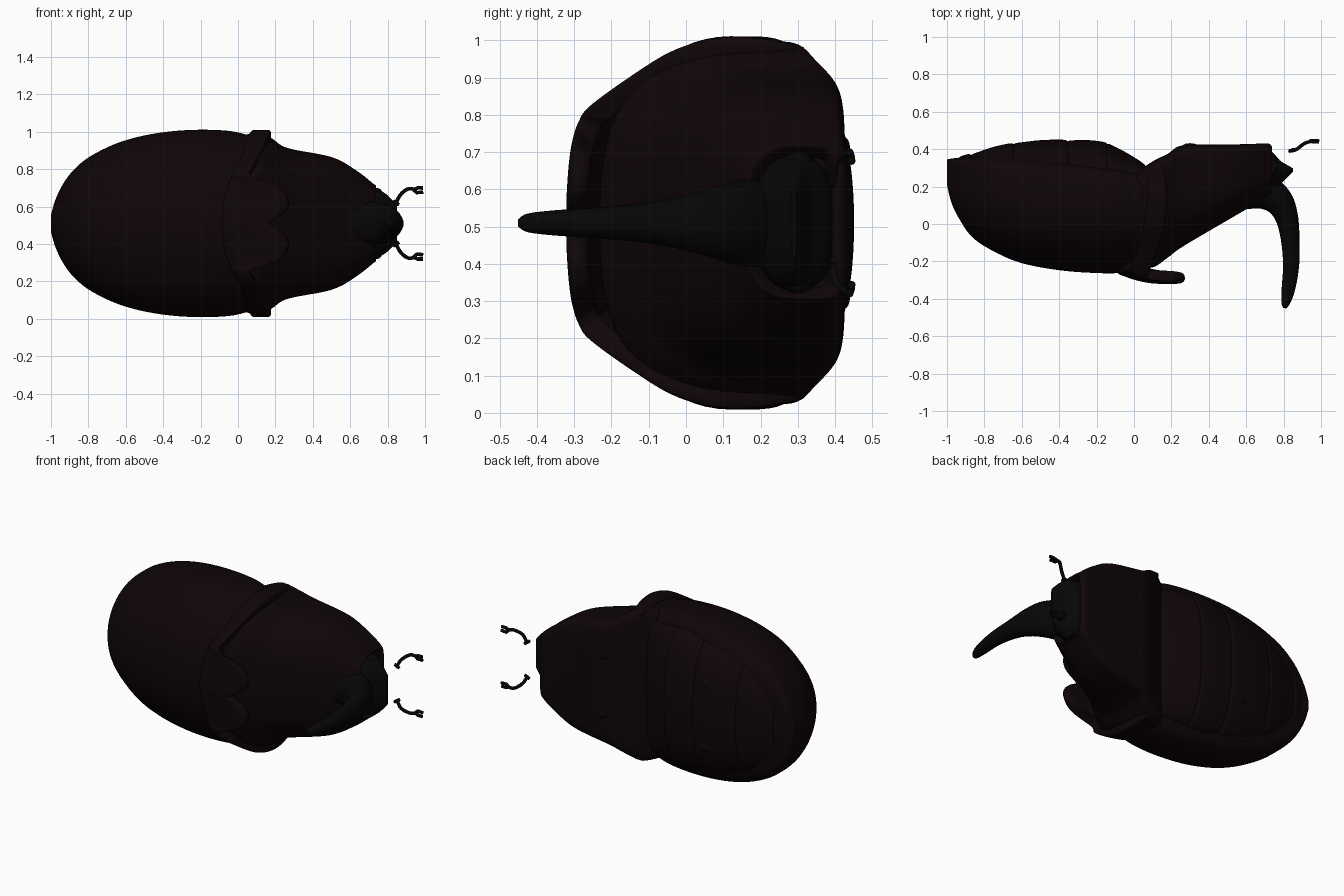
import bpy, bmesh, math
from mathutils import Vector

cube = bpy.data.objects.get("Cube")
if cube:
    bpy.data.objects.remove(cube)

MID = 0.51      # height of the symmetry plane
SIDES = 72


def material(name, color):
    m = bpy.data.materials.new(name)
    m.use_nodes = True
    m.diffuse_color = color
    bsdf = m.node_tree.nodes["Principled BSDF"]
    bsdf.inputs["Base Color"].default_value = color
    bsdf.inputs["Roughness"].default_value = 0.5
    return m


SHELL = material("dark_shell", (0.0045, 0.0015, 0.0022, 1))
BLACK = material("black_horn", (0.0018, 0.0018, 0.002, 1))


def finish(bm, name, mat, angle=40):
    bmesh.ops.recalc_face_normals(bm, faces=bm.faces)
    me = bpy.data.meshes.new(name)
    bm.to_mesh(me)
    bm.free()
    ob = bpy.data.objects.new(name, me)
    bpy.context.collection.objects.link(ob)
    me.materials.append(mat)
    bpy.ops.object.select_all(action="DESELECT")
    ob.select_set(True)
    bpy.context.view_layer.objects.active = ob
    bpy.ops.object.shade_smooth_by_angle(angle=math.radians(angle))
    return ob


def smooth_rows(rows, steps=5):
    """Catmull-Rom interpolation between rows of numbers."""
    pts = [Vector(r) for r in rows]
    out = []
    for i in range(len(pts) - 1):
        a, b, c = pts[max(i - 1, 0)], pts[i], pts[i + 1]
        d = pts[min(i + 2, len(pts) - 1)]
        for k in range(steps):
            t = k / steps
            out.append(b + (c - a) * (t / 2)
                       + (a * 2 - b * 5 + c * 4 - d) * (t * t / 2)
                       + (b * 3 - a - c * 3 + d) * (t ** 3 / 2))
    return out + [pts[-1]]


def skin(name, rings, mat, closed=True):
    bm = bmesh.new()
    loops = [[bm.verts.new(p) for p in ring] for ring in rings]
    n = len(loops[0])
    for a, b in zip(loops, loops[1:]):
        for i in range(n if closed else n - 1):
            j = (i + 1) % n
            bm.faces.new((a[i], a[j], b[j], b[i]))
    if closed:
        bm.faces.new(loops[0])
        bm.faces.new(loops[-1])
    return finish(bm, name, mat)


def section(row, belly_power, back_power):
    """Superellipse halves for back and belly; width is from the middle."""
    x, width, back, mid, belly = row
    ring = []
    for i in range(SIDES):
        a = math.tau * i / SIDES
        c, s = math.cos(a), math.sin(a)
        power, reach = (belly_power, belly) if s > 0 else (back_power, back)
        ring.append((x, mid + (reach - mid) * abs(s) ** power,
                     MID + math.copysign(abs(c) ** power, c) * width))
    return ring


def body(name, rows, mat, belly_power=0.6, back_power=1):
    return skin(name, [section(r, belly_power, back_power)
                       for r in smooth_rows(rows)], mat)


# Wing cases: x, half width, back, widest level, belly
body("wing_cases", [
    (-1.0, .045, .21, .28, .345), (-.975, .13, .11, .27, .35),
    (-.93, .22, .02, .25, .355), (-.87, .295, -.065, .22, .36),
    (-.78, .365, -.13, .19, .365), (-.63, .435, -.2, .15, .365),
    (-.45, .48, -.24, .13, .355), (-.25, .5, -.26, .12, .335),
    (-.05, .495, -.26, .12, .305), (.08, .465, -.22, .12, .27)], SHELL, .4)

# Overlapping belly plates
plates = [(-.96, .12, .345), (-.87, .25, .375), (-.64, .385, .435),
          (-.35, .435, .45), (-.14, .44, .435), (.07, .40, .31)]
for i, (a, b) in enumerate(zip(plates, plates[1:])):
    rows = []
    for t, shrink in ((-.1, .03), (0, .006), (.15, 0), (.5, -.006), (.9, -.002), (1, .012)):
        x, w, v = (p + (q - p) * t for p, q in zip(a, b))
        rows.append((x, w - shrink, .18, .27, v - shrink))
    body(f"belly_plate_{i + 1}", rows, SHELL, .92)

# Thorax shield with a flat underside and a recessed opening for the head
body("thorax", [
    (.02, .465, -.22, .17, .28), (.1, .487, -.232, .19, .335),
    (.18, .455, -.18, .21, .375), (.265, .403, -.118, .24, .422),
    (.5, .355, .02, .28, .425), (.63, .285, .095, .3, .428),
    (.72, .215, .14, .3, .43), (.735, .2, .16, .3, .40),
    (.69, .175, .19, .3, .38)], SHELL, .27, .76)

# Collar crest with two rounded lobes: half width, y, rear x, front x
crest = smooth_rows([
    (0, -.26, -.1, .175), (.02, -.262, -.1, .2), (.045, -.262, -.097, .24),
    (.075, -.262, -.093, .267), (.11, -.26, -.09, .277), (.15, -.257, -.08, .268),
    (.185, -.253, -.07, .245), (.21, -.249, -.06, .21), (.235, -.243, -.05, .14),
    (.252, -.238, -.045, .085), (.275, -.228, -.03, .07),
    (.31, -.205, -.01, .085), (.4, -.1, .03, .13), (.47, 0, .05, .165),
    (.5, .12, .07, .178), (.487, .25, .07, .17), (.47, .325, .085, .14)], 3)
strips = []
for side, u, y, rear, front in ([(-1, *r) for r in reversed(crest[1:])]
                                + [(1, *r) for r in crest]):
    lift = .06 * max(0, min(1, (.1 - y) / .3))
    strips.append([(rear + (front - rear) * t,
                    y - lift * math.sin(t * math.pi * .62),
                    MID + side * u) for t in (0, .12, .35, .6, .85, 1)])
collar = skin("collar_crest", strips, SHELL, closed=False)
# Orient the outer face away from the body before thickening inward
top = min(collar.data.polygons, key=lambda p: p.center.y)
if top.normal.y > 0:
    collar.data.flip_normals()
solid = collar.modifiers.new("thickness", "SOLIDIFY")
solid.thickness = .06
rounding = collar.modifiers.new("rounding", "SUBSURF")
rounding.levels = rounding.render_levels = 2

# Head, narrowing to a flat front lip
body("head", [
    (.64, .18, .17, .27, .40), (.73, .18, .175, .29, .39),
    (.78, .165, .21, .29, .34), (.82, .13, .25, .29, .315),
    (.85, .095, .28, .29, .298)], BLACK, .7)

# Curved horn: x, y, thickness, half width
path = smooth_rows([
    (.6, .18, .1, .11), (.69, .175, .095, .12), (.77, .125, .08, .11),
    (.815, .04, .062, .085), (.835, -.08, .05, .058), (.84, -.22, .043, .043),
    (.825, -.35, .036, .034), (.81, -.425, .022, .025), (.805, -.45, .008, .01)])
rings = []
for i, (x, y, r, w) in enumerate(path):
    before, after = path[max(i - 1, 0)], path[min(i + 1, len(path) - 1)]
    along = Vector((after[0] - before[0], after[1] - before[1])).normalized()
    ring = []
    for k in range(24):
        a = math.tau * k / 24
        off = r * math.cos(a)
        ring.append((x - along.y * off, y + along.x * off, MID + w * math.sin(a)))
    rings.append(ring)
skin("head_horn", rings, BLACK)


def ball(name, loc, size, mat):
    bm = bmesh.new()
    bmesh.ops.create_uvsphere(bm, u_segments=20, v_segments=12, radius=1)
    bmesh.ops.scale(bm, vec=size, verts=bm.verts)
    bmesh.ops.translate(bm, vec=loc, verts=bm.verts)
    finish(bm, name, mat)


def wire(name, strokes, radius):
    cu = bpy.data.curves.new(name, "CURVE")
    cu.dimensions = "3D"
    cu.bevel_depth, cu.bevel_resolution, cu.use_fill_caps = radius, 2, True
    for pts in strokes:
        sp = cu.splines.new("POLY")
        sp.points.add(len(pts) - 1)
        for p, co in zip(sp.points, pts):
            p.co = (*co, 1)
    cu.materials.append(BLACK)
    ob = bpy.data.objects.new(name, cu)
    bpy.context.collection.objects.link(ob)


# Paired eyes, antennae and leg sockets
stalk = smooth_rows([(.845, .395, .11), (.87, .40, .155), (.91, .43, .185),
                     (.95, .443, .18)], 4)
club = [[(.94, .443, .18), (.955, .445, .165), (.99, .443, .167)],
        [(.94, .443, .18), (.96, .44, .19), (.99, .44, .19)],
        [(.83, .39, .12), (.86, .395, .1)]]
for side, label in ((1, "upper"), (-1, "lower")):
    ball(f"{label}_eye", (.74, .3, MID + side * .165), (.03, .04, .025), BLACK)
    wire(f"{label}_antenna",
         [[(x, y, MID + side * u) for x, y, u in s] for s in [stalk] + club], .01)
    for pair, (x, y, u) in (("front", (.3, .417, .19)), ("middle", (-.03, .345, .2)),
                            ("rear", (-.43, .425, .2))):
        ball(f"{label}_{pair}_leg_socket", (x, y, MID + side * u),
             (.04, .015, .03), SHELL)
